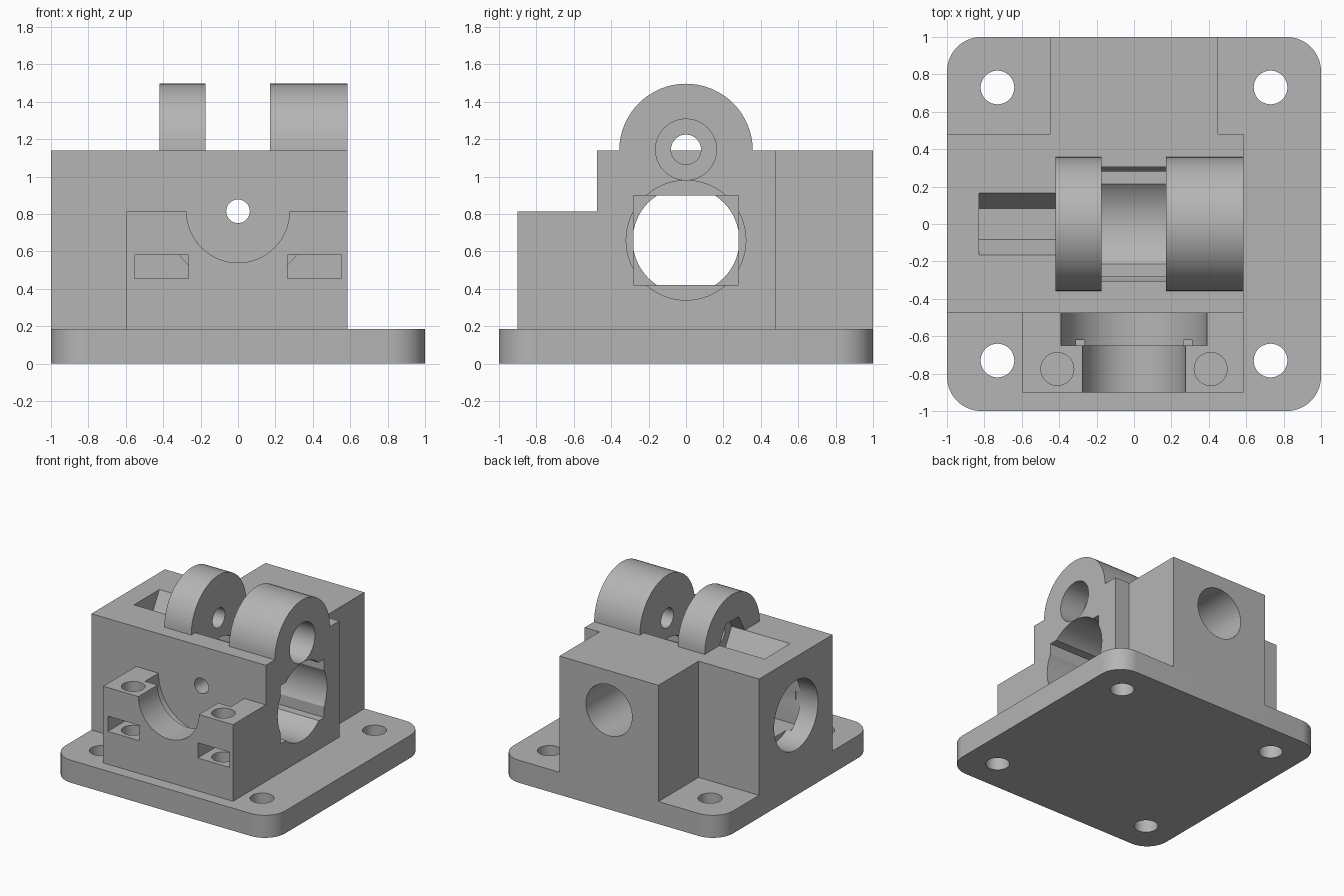
import bpy, bmesh, math

cube = bpy.data.objects.get("Cube")
if cube:
    bpy.data.objects.remove(cube, do_unlink=True)

grey = bpy.data.materials.new("plain_grey")
grey.use_nodes = True
grey.diffuse_color = (0.46, 0.46, 0.46, 1)
grey.node_tree.nodes["Principled BSDF"].inputs["Base Color"].default_value = (0.46, 0.46, 0.46, 1)


# 2D profiles
def rect(u0, u1, v0, v1):
    return [(u0, v0), (u1, v0), (u1, v1), (u0, v1)]


def circle(u, v, r, n=64):
    return [(u + r * math.cos(math.tau * i / n), v + r * math.sin(math.tau * i / n)) for i in range(n)]


def rounded_square(half, r, steps=16):
    pts = []
    for q, (sx, sy) in enumerate([(1, 1), (-1, 1), (-1, -1), (1, -1)]):
        for i in range(steps + 1):
            a = (q + i / steps) * math.pi / 2
            pts.append((sx * (half - r) + r * math.cos(a), sy * (half - r) + r * math.sin(a)))
    return pts


def prism(name, pts, axis, lo, hi):
    """Extrude a profile along an axis: x uses (y, z), y uses (x, z), z uses (x, y)."""
    place = {"x": lambda u, v, t: (t, u, v),
             "y": lambda u, v, t: (u, t, v),
             "z": lambda u, v, t: (u, v, t)}[axis]
    bm = bmesh.new()
    ends = [[bm.verts.new(place(u, v, t)) for u, v in pts] for t in (lo, hi)]
    for ring in ends:
        bm.faces.new(ring)
    n = len(pts)
    for i in range(n):
        j = (i + 1) % n
        bm.faces.new((ends[0][i], ends[0][j], ends[1][j], ends[1][i]))
    bmesh.ops.recalc_face_normals(bm, faces=bm.faces)
    mesh = bpy.data.meshes.new(name)
    bm.to_mesh(mesh)
    bm.free()
    mesh.materials.append(grey)
    obj = bpy.data.objects.new(name, mesh)
    bpy.context.collection.objects.link(obj)
    return obj


def activate(obj):
    bpy.ops.object.select_all(action="DESELECT")
    obj.select_set(True)
    bpy.context.view_layer.objects.active = obj


def combine(obj, operation, pts, axis, lo, hi):
    tool = prism("tool", pts, axis, lo, hi)
    tool.hide_render = True
    mod = obj.modifiers.new("bool", "BOOLEAN")
    mod.operation = operation
    mod.solver = "EXACT"
    mod.object = tool
    activate(obj)
    bpy.ops.object.modifier_apply(modifier=mod.name)
    bpy.data.objects.remove(tool, do_unlink=True)


def add(obj, *args):
    combine(obj, "UNION", *args)


def cut(obj, *args):
    combine(obj, "DIFFERENCE", *args)


BASE, TOP, STEP = 0.185, 1.14, 0.815   # plate top, block top, front ledge
FRONT, BACK, SIDE = -0.475, 0.48, 0.585

# Base plate with four bolt holes
plate = prism("base_plate", rounded_square(1, 0.185), "z", 0, BASE)
for x in (-0.73, 0.73):
    for y in (-0.73, 0.73):
        cut(plate, circle(x, y, 0.09), "z", -0.1, 0.3)

# Main block with rear extension, as one T-shaped outline
outline = [(-1, FRONT), (SIDE, FRONT), (SIDE, BACK), (0.45, BACK),
           (0.45, 1), (-0.45, 1), (-0.45, BACK), (-1, BACK)]
body = prism("main_block", outline, "z", BASE, TOP)

# Round lugs on top
for lo, hi in ((-0.42, -0.175), (0.17, SIDE)):
    add(body, circle(0, TOP, 0.357), "x", lo, hi)

# Cross bore: round end, square-sided middle, wide round entry
cut(body, circle(0, 0.66, 0.285), "x", -1.1, -0.8)
cut(body, rect(-0.282, 0.282, 0.422, 0.9), "x", -0.84, 0.7)
cut(body, circle(0, 0.66, 0.32), "x", -0.42, 0.7)

# Gap between the lugs opening into the bore
cut(body, rect(-0.305, 0.305, 0.66, 1.6), "x", -0.175, 0.17)

# Lug pin hole, head recess and hexagonal nut channel
cut(body, circle(0, 1.145, 0.08), "x", -0.6, 0.7)
cut(body, circle(0, 1.145, 0.163), "x", 0.37, 0.7)
cut(body, circle(0, TOP, 0.165, 6), "x", -0.83, -0.3)

# Lengthwise hole with wide rear socket
cut(body, circle(0, STEP, 0.063), "y", -0.6, 0.6)
cut(body, circle(0, STEP, 0.21), "y", 0.45, 1.1)

# Front cradle block with stepped half-round seat
cradle = prism("front_cradle", rect(-0.595, SIDE, -0.9, FRONT), "z", BASE, STEP)
cut(cradle, circle(0, STEP, 0.275), "y", -1, -0.6)
cut(cradle, circle(0, STEP, 0.39), "y", -0.65, -0.4)

# Nut slots and screw holes either side of the seat
for side in (-1, 1):
    xs = sorted((side * 0.265, side * 0.553))
    cut(cradle, rect(xs[0], xs[1], 0.455, 0.58), "y", -1, -0.62)
    cut(cradle, circle(side * 0.41, -0.775, 0.088), "z", 0.3, 0.9)

for obj in (plate, body, cradle):
    activate(obj)
    bpy.ops.object.shade_smooth_by_angle(angle=math.radians(25))
